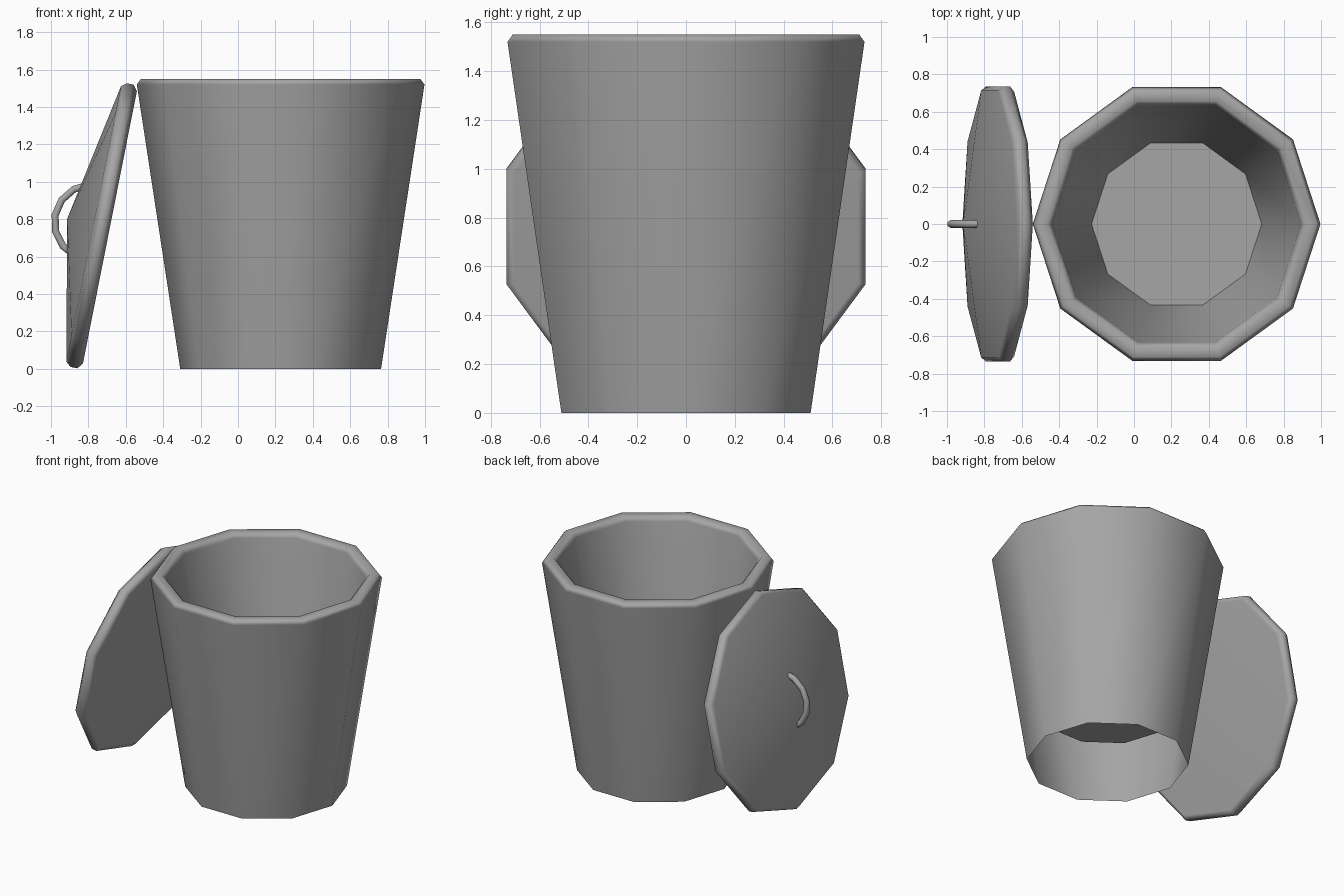
import bpy, bmesh, math
from mathutils import Matrix, Vector

if "Cube" in bpy.data.objects:
    bpy.data.objects.remove(bpy.data.objects["Cube"])

SIDES = 10

# Mid grey for every part
grey = bpy.data.materials.new("mid_grey")
grey.diffuse_color = (0.38, 0.38, 0.38, 1)
grey.use_nodes = True
grey.node_tree.nodes["Principled BSDF"].inputs["Base Color"].default_value = grey.diffuse_color


def finish(bm, name):
    mesh = bpy.data.meshes.new(name)
    bm.to_mesh(mesh)
    bm.free()
    mesh.materials.append(grey)
    ob = bpy.data.objects.new(name, mesh)
    bpy.context.collection.objects.link(ob)
    bpy.ops.object.select_all(action='DESELECT')
    ob.select_set(True)
    bpy.context.view_layer.objects.active = ob
    bpy.ops.object.shade_smooth_by_angle(angle=math.radians(62))
    # Large faces keep their own shading, only the bevels blend
    ob.modifiers.new("weighted", 'WEIGHTED_NORMAL').keep_sharp = True
    return ob


def lathe(name, profile):
    """Revolve (radius, height) points, listed along the surface from bottom to top."""
    bm = bmesh.new()
    rings = []
    for r, z in profile:
        n = SIDES if r > 0 else 1
        rings.append([bm.verts.new((r * math.cos(math.tau * i / SIDES),
                                    r * math.sin(math.tau * i / SIDES), z)) for i in range(n)])
    for a, b in zip(rings, rings[1:]):
        for i in range(SIDES):
            j = (i + 1) % SIDES
            quad = [a[i % len(a)], a[j % len(a)], b[j % len(b)], b[i % len(b)]]
            bm.faces.new(list(dict.fromkeys(quad)))
    return finish(bm, name)


# Tapered bin: open underneath, rounded rim, raised inner floor
bin_body = lathe("bin_body", [(0.537, 0), (0.769, 1.52), (0.747, 1.55), (0.69, 1.55),
                              (0.665, 1.52), (0.455, 0.40), (0, 0.40)])
bin_body.location = (0.228, 0, 0)

# Frame of the leaning lid: local x runs up the lid, local z points outward
tilt = math.radians(11.2)
up = Vector((math.sin(tilt), 0, math.cos(tilt)))
out = Vector((-math.cos(tilt), 0, math.sin(tilt)))
side = out.cross(up)
lean = Matrix.Translation((-0.73, 0, 0.765)) @ Matrix((up, side, out)).transposed().to_4x4()

# Shallow cone lid with a rounded edge
lid = lathe("lid", [(0, -0.046), (0.742, -0.046), (0.773, -0.022), (0.773, 0.015),
                    (0.75, 0.043), (0, 0.187)])
lid.matrix_world = lean

# Arched handle swept from a round section
bm = bmesh.new()
steps, tube, arc = 6, 6, 0.202
rings = []
for s in range(steps + 1):
    a = math.radians(15 + 150 * s / steps)
    ring = []
    for k in range(tube):
        b = math.tau * (k + 0.5) / tube
        r = arc + 0.022 * math.cos(b)
        ring.append(bm.verts.new((r * math.cos(a) + 0.008, 0.022 * math.sin(b),
                                  0.052 + r * math.sin(a))))
    rings.append(ring)
for a, b in zip(rings, rings[1:]):
    for k in range(tube):
        m = (k + 1) % tube
        bm.faces.new((a[k], a[m], b[m], b[k]))
bm.faces.new(rings[0])
bm.faces.new(rings[-1])
bmesh.ops.recalc_face_normals(bm, faces=bm.faces)
handle = finish(bm, "lid_handle")
handle.matrix_world = lean
